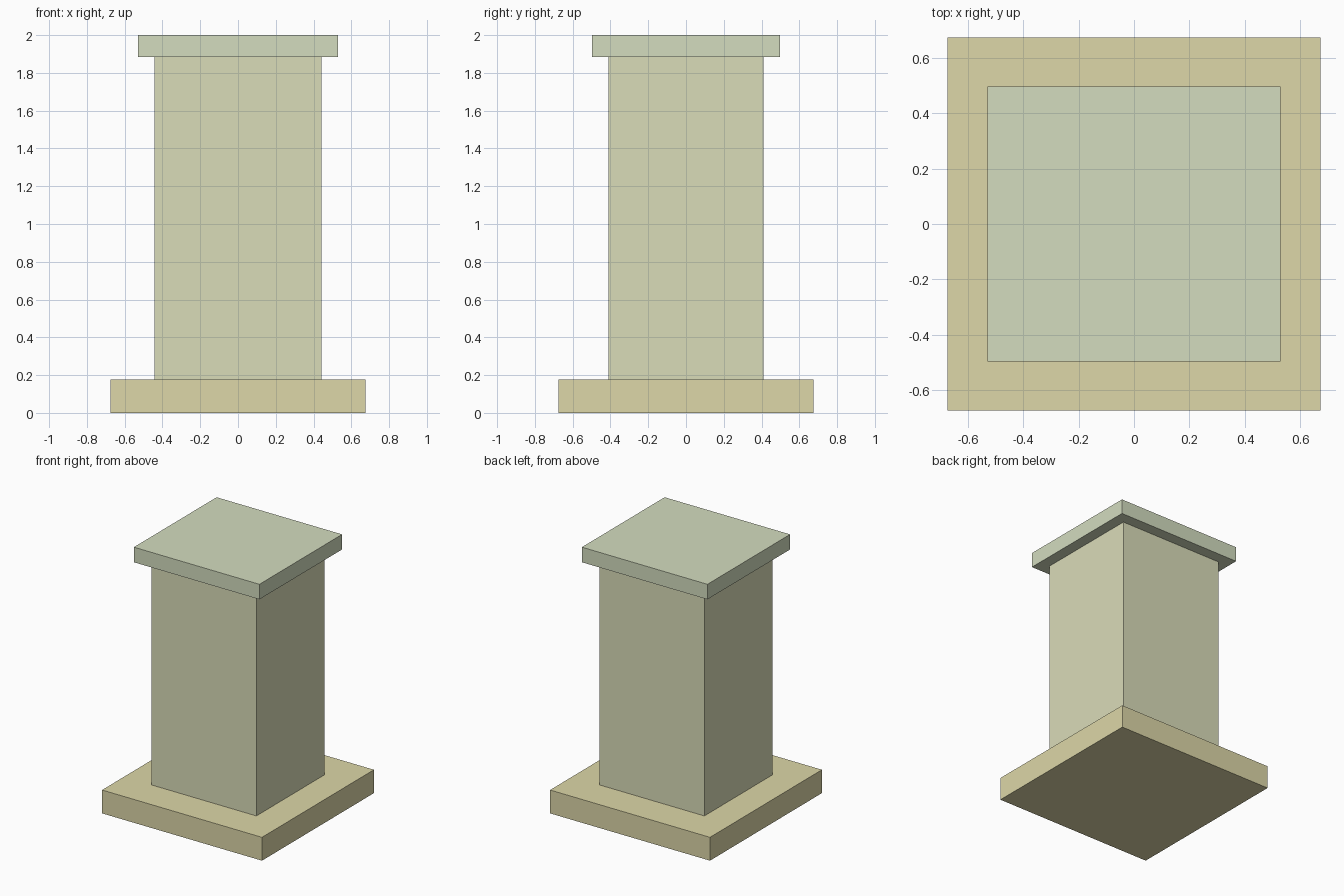
import bpy

if "Cube" in bpy.data.objects:
    bpy.data.objects.remove(bpy.data.objects["Cube"])


def linear(c):
    c /= 255
    return c / 12.92 if c <= 0.04045 else ((c + 0.055) / 1.055) ** 2.4


def block(name, width, depth, z0, z1, rgb):
    """Flat-faced box centred on the z axis, spanning z0 to z1."""
    bpy.ops.mesh.primitive_cube_add(size=1, location=(0, 0, (z0 + z1) / 2))
    obj = bpy.context.object
    obj.name = name
    obj.scale = (width, depth, z1 - z0)
    bpy.ops.object.transform_apply(location=False, rotation=False, scale=True)
    mat = bpy.data.materials.new(name + "_colour")
    mat.diffuse_color = (*[linear(c) for c in rgb], 1)
    mat.use_nodes = True
    mat.node_tree.nodes["Principled BSDF"].inputs["Base Color"].default_value = mat.diffuse_color
    obj.data.materials.append(mat)
    return obj


# Wide square foot
block("base_slab", 1.348, 1.348, 0.0, 0.178, (221, 215, 168))
# Slightly oblong column
block("shaft", 0.884, 0.82, 0.178, 1.885, (218, 220, 185))
# Overhanging top plate
block("cap_slab", 1.058, 0.996, 1.885, 2.0, (211, 220, 191))
